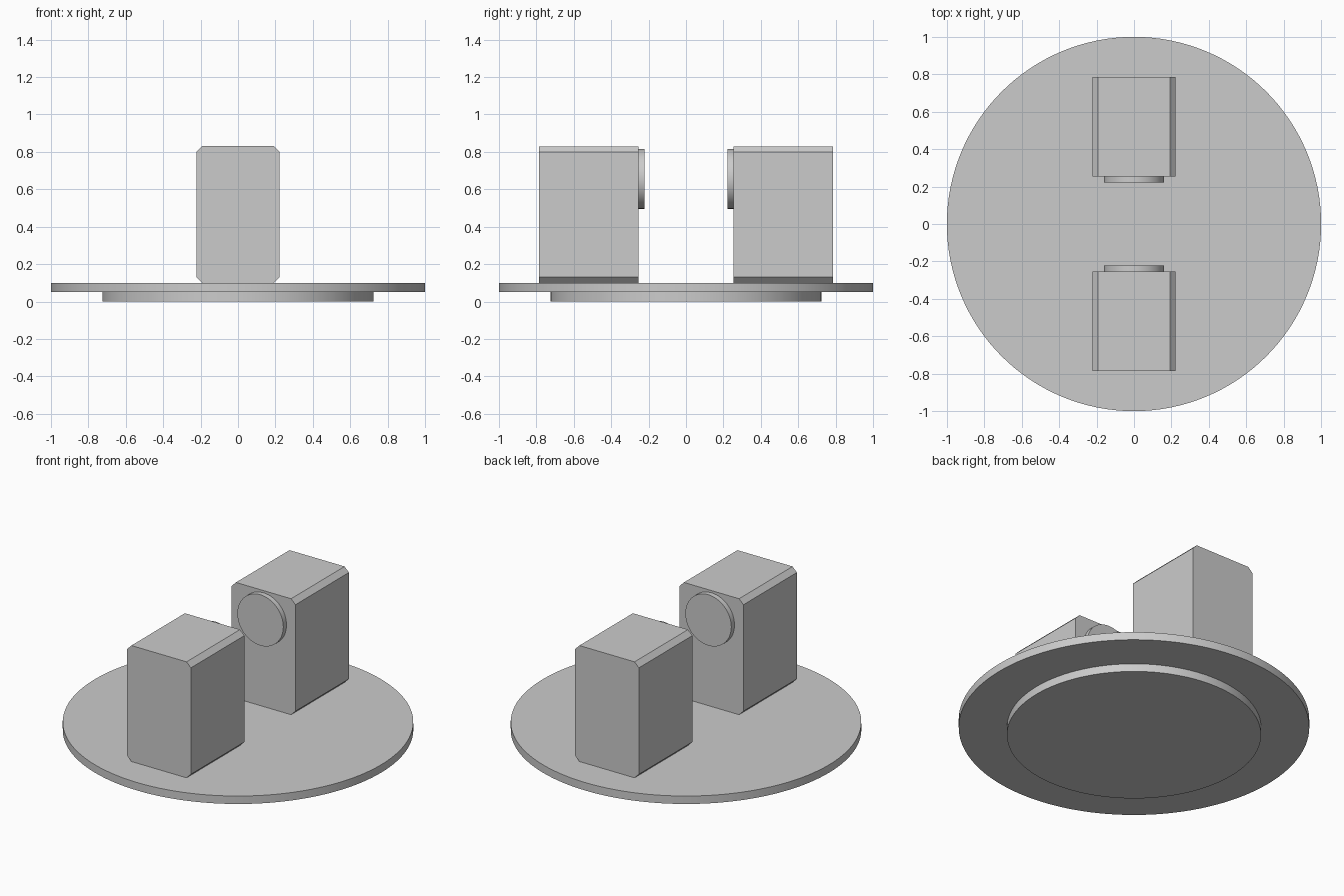
import bpy
import bmesh
from math import radians
from mathutils import Matrix

cube = bpy.data.objects.get("Cube")
if cube:
    bpy.data.objects.remove(cube, do_unlink=True)

# One plain grey for every part
grey = bpy.data.materials.new("light_grey")
grey.use_nodes = True
colour = (0.6, 0.6, 0.6, 1)
grey.diffuse_color = colour
grey.node_tree.nodes["Principled BSDF"].inputs["Base Color"].default_value = colour


def finish(name, bm):
    bmesh.ops.recalc_face_normals(bm, faces=bm.faces)
    mesh = bpy.data.meshes.new(name)
    bm.to_mesh(mesh)
    bm.free()
    mesh.materials.append(grey)
    obj = bpy.data.objects.new(name, mesh)
    bpy.context.collection.objects.link(obj)
    return obj


def disc(name, radius, depth, centre, tilt=0, sides=128):
    bm = bmesh.new()
    place = Matrix.Translation(centre) @ Matrix.Rotation(radians(tilt), 4, "X")
    bmesh.ops.create_cone(bm, cap_ends=True, segments=sides, radius1=radius,
                          radius2=radius, depth=depth, matrix=place)
    obj = finish(name, bm)
    bpy.ops.object.select_all(action="DESELECT")
    obj.select_set(True)
    bpy.context.view_layer.objects.active = obj
    bpy.ops.object.shade_smooth_by_angle(angle=radians(30))
    return obj


def block(name, y_start, y_end):
    # Chamfered rectangle extruded along y
    w, low, high, c = 0.222, 0.10, 0.83, 0.03
    profile = [(-w + c, low), (w - c, low), (w, low + c), (w, high - c),
               (w - c, high), (-w + c, high), (-w, high - c), (-w, low + c)]
    bm = bmesh.new()
    face = bm.faces.new([bm.verts.new((x, y_start, z)) for x, z in profile])
    side = bmesh.ops.extrude_face_region(bm, geom=[face])
    verts = [v for v in side["geom"] if isinstance(v, bmesh.types.BMVert)]
    bmesh.ops.translate(bm, verts=verts, vec=(0, y_end - y_start, 0))
    return finish(name, bm)


# Stepped round base
disc("base_foot", 0.725, 0.05, (0, 0, 0.025))
disc("base_plate", 1.0, 0.05, (0, 0, 0.075))

# Two facing blocks, each with a round pad on its inner face
for label, s in (("front", -1), ("back", 1)):
    block(label + "_block", s * 0.254, s * 0.786)
    disc(label + "_pad", 0.16, 0.034, (0, s * 0.239, 0.656), tilt=90, sides=64)
